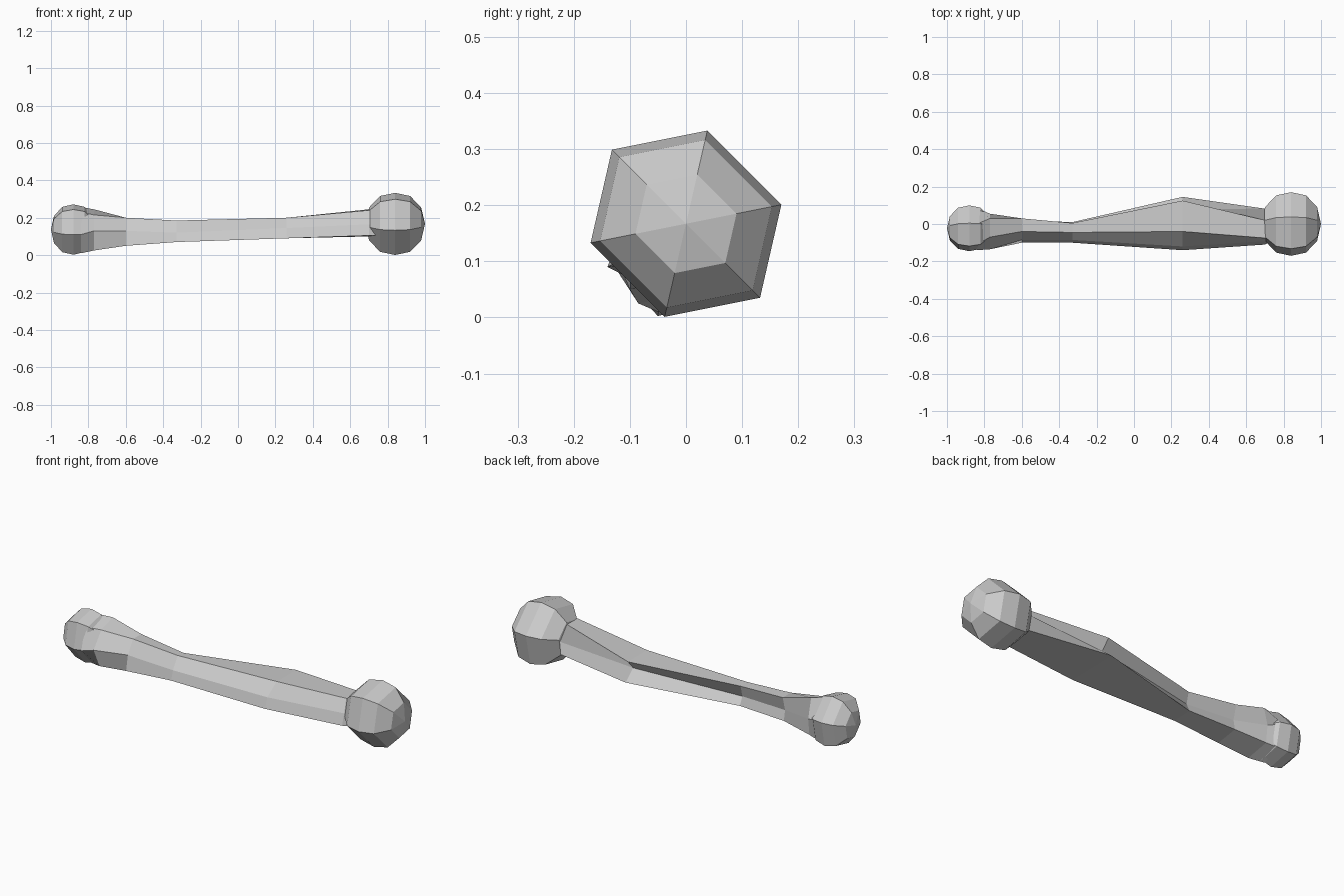
import bpy, bmesh

if "Cube" in bpy.data.objects:
    bpy.data.objects.remove(bpy.data.objects["Cube"])

# Skewed hexagon (y, z) shared by both knobs, radius about 0.17
HEX = [(.17, .034), (.038, .166), (-.132, .132),
       (-.17, -.034), (-.038, -.166), (.132, -.132)]


def loft(name, rings, start=None, end=None):
    """Skin six-sided rings (x, [(y, z)...]); close with a pole or a cap."""
    bm = bmesh.new()
    loops = [[bm.verts.new((x, y, z)) for y, z in pts] for x, pts in rings]
    n = len(loops[0])
    for a, b in zip(loops, loops[1:]):
        for i in range(n):
            j = (i + 1) % n
            bm.faces.new((a[i], a[j], b[j], b[i]))
    for loop, pole in ((loops[0], start), (loops[-1], end)):
        if pole:
            p = bm.verts.new(pole)
            for i in range(n):
                bm.faces.new((loop[i], loop[(i + 1) % n], p))
        else:
            bm.faces.new(loop)
    bmesh.ops.recalc_face_normals(bm, faces=bm.faces)
    me = bpy.data.meshes.new(name)
    bm.to_mesh(me)
    bm.free()
    ob = bpy.data.objects.new(name, me)
    bpy.context.collection.objects.link(ob)
    return ob


def knob(name, cx, cy, cz, rx, sy, sz):
    """Low-poly ball with its poles on the x axis."""
    steps = [(-.87, .53), (-.5, .9), (0, 1), (.5, .9), (.87, .53)]
    rings = [(cx + rx * t, [(cy + y * sy * r, cz + z * sz * r) for y, z in HEX])
             for t, r in steps]
    return loft(name, rings, (cx - rx, cy, cz), (cx + rx, cy, cz))


# Ball ends
knob("large_knob", .84, 0, .167, .16, 1, 1)
knob("small_knob", -.88, -.023, .137, .12, .72, .81)

# Twisted shaft with a flared, grooved edge on the back
loft("shaft", [
    (-.84, [(.085, .16), (0, .257), (-.11, .23), (-.14, .11), (-.05, .01), (.06, .04)]),
    (-.77, [(.055, .14), (.03, .245), (-.07, .215), (-.135, .13), (-.085, .025), (.045, .05)]),
    (-.60, [(.01, .125), (.03, .20), (-.04, .20), (-.085, .13), (-.10, .05), (.02, .07)]),
    (-.33, [(-.01, .12), (.005, .18), (-.045, .185), (-.085, .12), (-.10, .07), (.01, .075)]),
    (.26, [(.08, .15), (.125, .20), (-.04, .20), (-.12, .145), (-.14, .09), (.145, .095)]),
    (.70, [(.082, .175), (.02, .245), (-.075, .24), (-.092, .165), (-.11, .105), (.07, .10)]),
    (.74, [(.082, .175), (.02, .245), (-.075, .24), (-.092, .165), (-.09, .105), (.07, .10)]),
])
